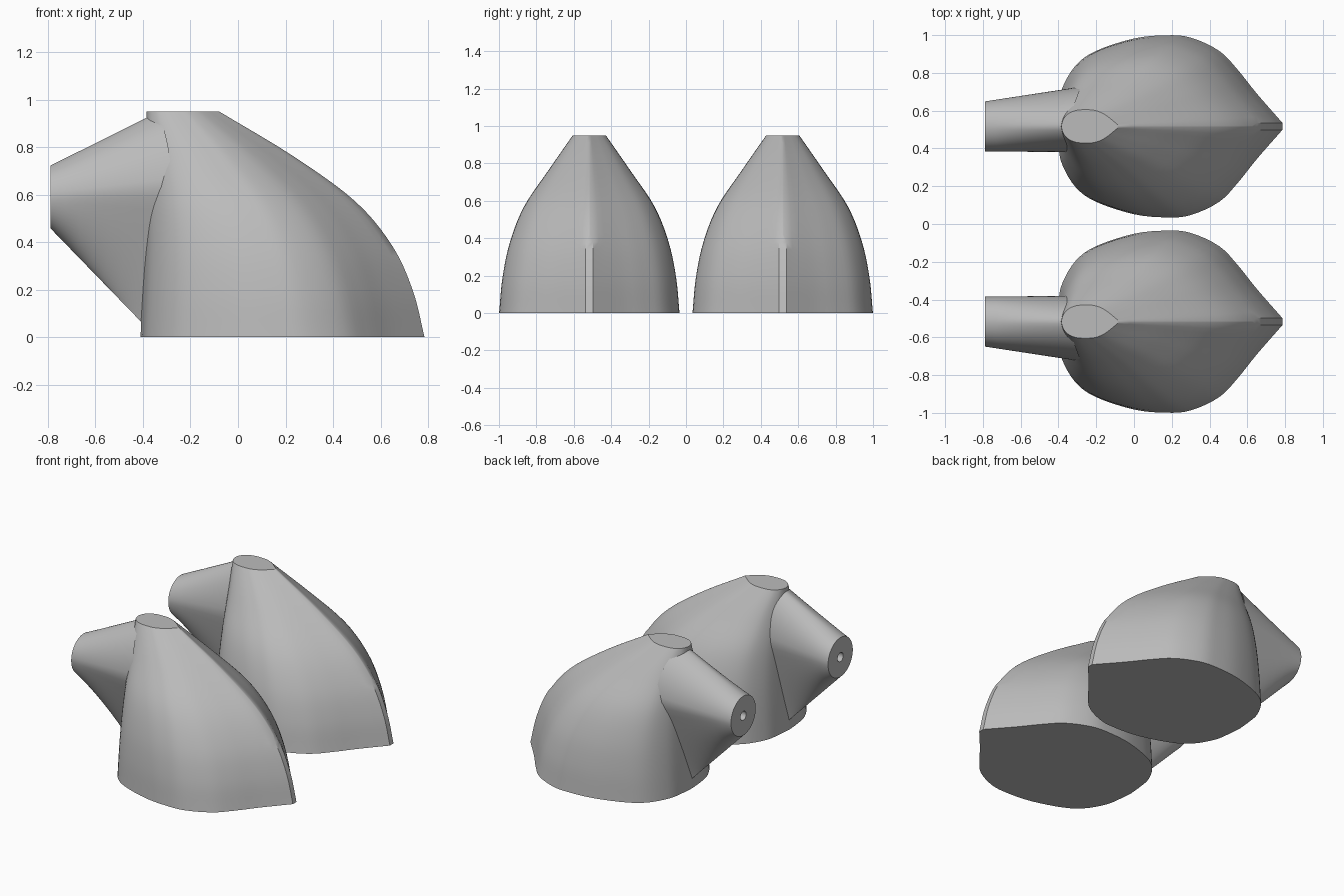
import bpy, bmesh, math
from mathutils import Vector

if "Cube" in bpy.data.objects:
    bpy.data.objects.remove(bpy.data.objects["Cube"])

grey = bpy.data.materials.new("Plain grey")
grey.use_nodes = True
COLOUR = (0.5, 0.5, 0.5, 1)
grey.diffuse_color = COLOUR
grey.node_tree.nodes["Principled BSDF"].inputs["Base Color"].default_value = COLOUR

HEIGHT, CENTRE_Y, LEVELS, STEPS = 0.95, 0.517, 26, 4


def spline(points, steps):
    """Smooth curve through evenly keyed points."""
    p = [Vector(q) for q in points]
    p = [2 * p[0] - p[1]] + p + [2 * p[-1] - p[-2]]
    out = []
    for a, b, c, d in zip(p, p[1:], p[2:], p[3:]):
        for i in range(steps):
            t = i / steps
            out.append(0.5 * (2 * b + (c - a) * t + (2 * a - 5 * b + 4 * c - d) * t ** 2
                              + (3 * b - a - 3 * c + d) * t ** 3))
    return out + [p[-2]]


def loft(name, rings, cap_first, cap_last, side):
    """Skin a list of closed rings, mirrored to one side."""
    bm = bmesh.new()
    loops = [[bm.verts.new((x, side * (CENTRE_Y + y), z)) for x, y, z in r] for r in rings]
    for a, b in zip(loops, loops[1:]):
        for i in range(len(a)):
            j = (i + 1) % len(a)
            bm.faces.new((a[i], a[j], b[j], b[i]))
    if cap_first:
        bm.faces.new(loops[0])
    if cap_last:
        bm.faces.new(loops[-1])
    bmesh.ops.recalc_face_normals(bm, faces=bm.faces)
    mesh = bpy.data.meshes.new(name)
    bm.to_mesh(mesh)
    bm.free()
    mesh.materials.append(grey)
    obj = bpy.data.objects.new(name, mesh)
    bpy.context.collection.objects.link(obj)
    bpy.ops.object.select_all(action='DESELECT')
    obj.select_set(True)
    bpy.context.view_layer.objects.active = obj
    bpy.ops.object.shade_smooth_by_angle(angle=math.radians(35))
    return obj


# Half outlines of the body, as (fraction of length, fraction of width)
base = spline([(0, 0), (.008, .21), (.025, .42), (.085, .67), (.176, .83), (.343, .965), (.485, 1),
               (.594, .975), (.72, .83), (.803, .62), (.887, .36), (1, .04)], STEPS)
crown = spline([(0, 0), (.02, .3), (.06, .55), (.14, .8), (.25, .95), (.36, 1), (.47, 1),
                (.57, .97), (.7, .82), (.81, .58), (.9, .33), (1, .04)], STEPS)
# Half width and tip position at equal height steps
sizes = spline([(.482, .785), (.464, .738), (.424, .652), (.348, .495), (.22, .235), (.088, -.08)], 5)


def body_rings():
    rings = []
    for k, (half, tip) in enumerate(sizes):
        f = k / (len(sizes) - 1)
        z, rear = f * HEIGHT, -.41 + .025 * f
        side = []
        for a, b in zip(base, crown):
            t, w = a.lerp(b, f)
            side.append((rear + (tip - rear) * t, half * w, z))
        # Flat strip on the lower part of the tip, sharp ridge above
        side[-1] = (tip, .019 if z < .39 else .004, z)
        rings.append(side + [(x, -y, z) for x, y, z in side[:0:-1]])
    return rings


def spout_rings(count=64, rows=8):
    def circle(x, r):
        return [(x, r * math.cos(a), .59 + r * math.sin(a)) for a in angles]
    angles = [2 * math.pi * (i + .5) / count for i in range(count)]
    mouth = circle(-.79, .132)
    # Wide root that narrows to a point at the bottom
    root = []
    for a in angles:
        c, s = math.cos(a), math.sin(a)
        width = c if s > 0 else math.copysign(1 + s, c)
        width *= .21 if c > 0 else .138
        root.append((-.36 + .08 * abs(c), width, .62 + s * (.318 if s > 0 else .61)))
    skin = [[Vector(p).lerp(Vector(q), k / rows) for p, q in zip(mouth, root)] for k in range(rows + 1)]
    # Small bore in the end face
    return [circle(-.7, .03), circle(-.79, .03)] + skin


for label, side in (("back", 1), ("front", -1)):
    loft(label + "_body", body_rings(), True, True, side)
    loft(label + "_spout", spout_rings(), True, False, side)
